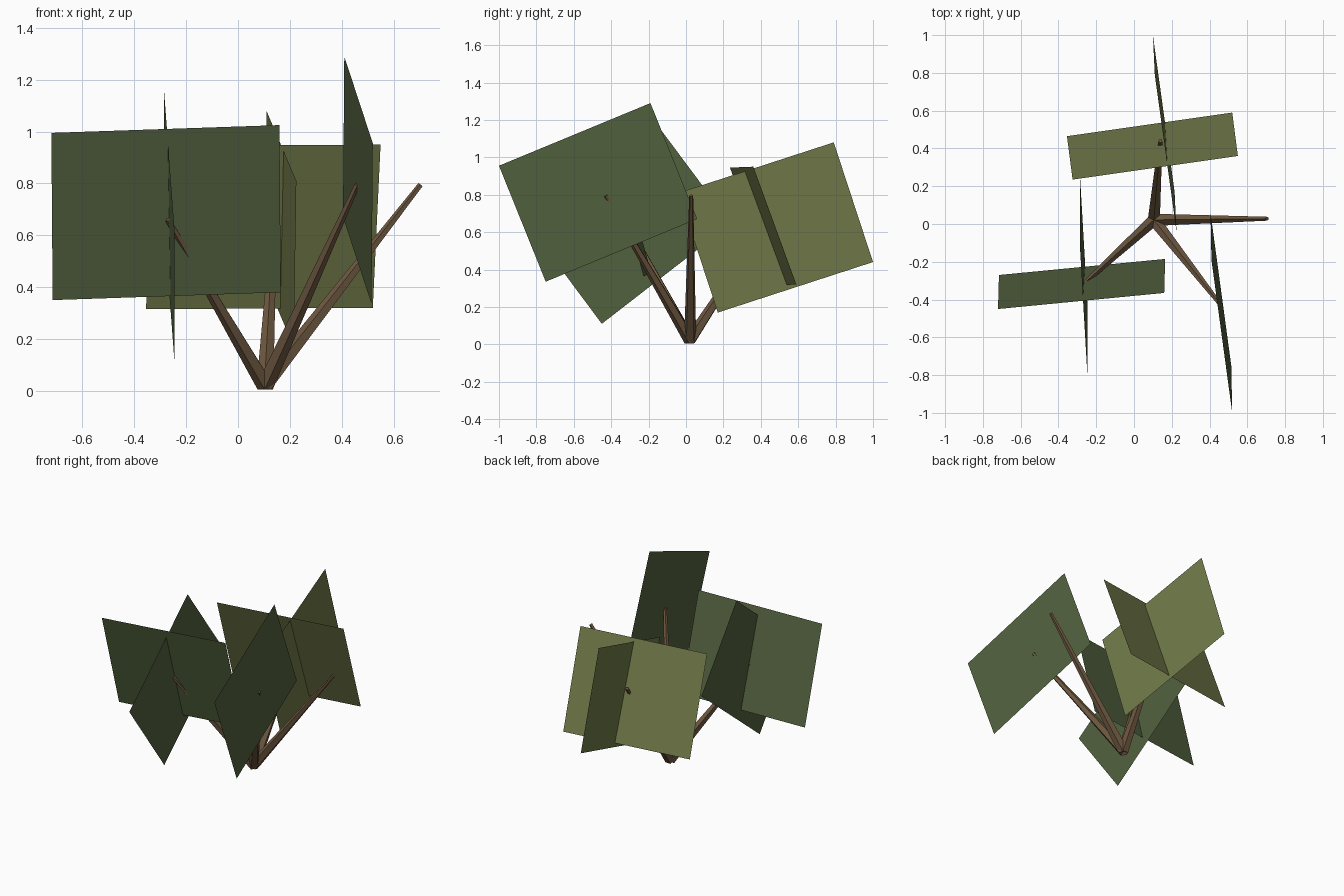
import bpy, bmesh
from mathutils import Vector

if "Cube" in bpy.data.objects:
    bpy.data.objects.remove(bpy.data.objects["Cube"])


def material(name, rgb):
    m = bpy.data.materials.new(name)
    lin = [((c / 255 + 0.055) / 1.055) ** 2.4 for c in rgb]
    m.diffuse_color = (*lin, 1)
    m.use_nodes = True
    m.node_tree.nodes["Principled BSDF"].inputs["Base Color"].default_value = m.diffuse_color
    return m


bark = material("bark_brown", (110, 88, 64))
green = material("leaf_green", (82, 97, 62))
olive = material("leaf_olive", (112, 121, 72))


def add_object(name, bm, mat):
    mesh = bpy.data.meshes.new(name)
    bm.to_mesh(mesh)
    bm.free()
    mesh.materials.append(mat)
    ob = bpy.data.objects.new(name, mesh)
    bpy.context.collection.objects.link(ob)
    return ob


def branch(name, tip, base=(0.105, 0.022, 0.022), r1=0.034, r2=0.011):
    """Tapered five-sided stick from the shared root to its tip."""
    a, b = Vector(base), Vector(tip)
    axis = b - a
    bm = bmesh.new()
    bmesh.ops.create_cone(bm, cap_ends=True, segments=5, radius1=r1,
                          radius2=r2, depth=axis.length)
    for v in bm.verts:
        v.co = axis.to_track_quat('Z', 'Y') @ v.co + (a + b) / 2
    add_object(name, bm, bark)


def leaf_card(name, mat, corner, side_a, side_b):
    """Flat rectangular card from one corner and its two neighbours."""
    c, a, b = Vector(corner), Vector(side_a), Vector(side_b)
    bm = bmesh.new()
    bm.faces.new([bm.verts.new(p) for p in (c, a, a + b - c, b)])
    add_object(name, bm, mat)


# Branches fanning out from the root
branch("bare_branch", (0.705, 0.028, 0.795))
branch("front_right_branch", (0.46, -0.43, 0.795))
branch("front_left_branch", (-0.27, -0.32, 0.66))
branch("back_branch", (0.14, 0.44, 0.66))

# Front left cluster: two crossing cards
leaf_card("front_left_card_wide", green,
          (-0.72, -0.45, 0.995), (0.16, -0.365, 1.025), (-0.715, -0.27, 0.35))
leaf_card("front_left_card_cross", green,
          (-0.285, -0.14, 1.155), (-0.285, 0.24, 0.645), (-0.245, -0.83, 0.62))

# Back cluster: two crossing cards
leaf_card("back_card_wide", olive,
          (-0.325, 0.235, 0.945), (0.55, 0.36, 0.95), (-0.355, 0.465, 0.315))
leaf_card("back_card_cross", olive,
          (0.11, 0.79, 1.08), (0.10, 1.0, 0.44), (0.225, -0.04, 0.81))

# Front right single card
leaf_card("front_right_card", green,
          (0.41, -0.19, 1.29), (0.405, 0.06, 0.67), (0.52, -1.0, 0.955))
